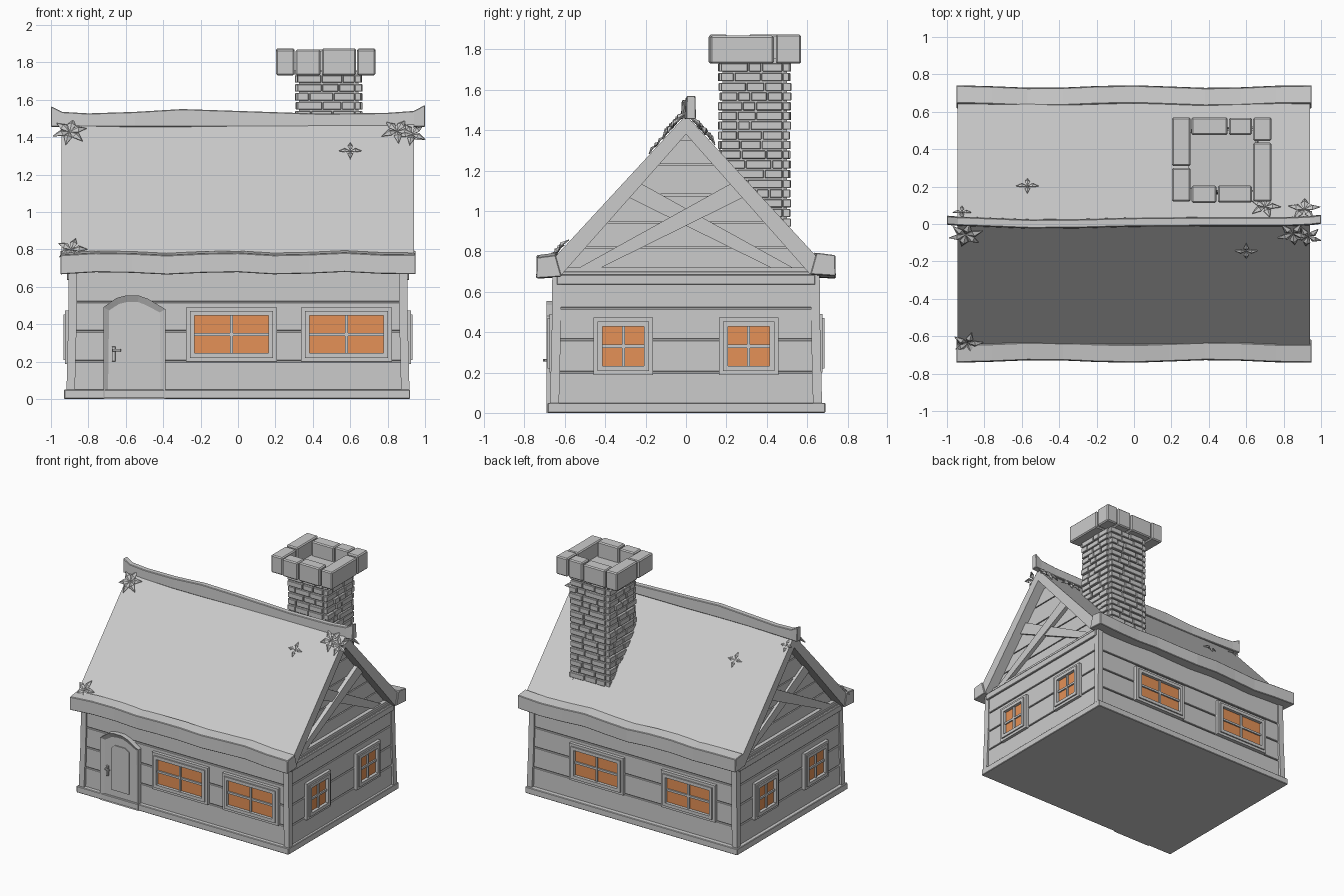
import bpy, bmesh, math, random
from mathutils import Matrix, Vector

random.seed(4)
if "Cube" in bpy.data.objects:
    bpy.data.objects.remove(bpy.data.objects["Cube"])


def material(name, rgb):
    m = bpy.data.materials.new(name)
    m.use_nodes = True
    m.diffuse_color = (*rgb, 1)
    m.node_tree.nodes["Principled BSDF"].inputs["Base Color"].default_value = (*rgb, 1)
    return m


GREY = material("plain grey", (0.6, 0.6, 0.6))
GLOW = material("orange glass", (0.78, 0.285, 0.095))


def finish(name, bm, bevel=0, matrix=Matrix()):
    bmesh.ops.recalc_face_normals(bm, faces=bm.faces)
    me = bpy.data.meshes.new(name)
    bm.to_mesh(me)
    bm.free()
    me.materials.append(GREY)
    me.materials.append(GLOW)
    ob = bpy.data.objects.new(name, me)
    ob.matrix_world = matrix
    bpy.context.collection.objects.link(ob)
    if bevel:
        mod = ob.modifiers.new("bevel", "BEVEL")
        mod.width, mod.segments = bevel, 1
    return ob


def add_box(bm, lo, hi, mat=0, turn=Matrix()):
    lo, hi = Vector(lo), Vector(hi)
    size = Matrix.Diagonal((*(hi - lo), 1))
    r = bmesh.ops.create_cube(bm, size=1, matrix=turn @ Matrix.Translation((lo + hi) / 2) @ size)
    for f in {f for v in r["verts"] for f in v.link_faces}:
        f.material_index = mat


def box(name, lo, hi, bevel=0):
    bm = bmesh.new()
    add_box(bm, lo, hi)
    return finish(name, bm, bevel)


def loft(name, rings, bevel=0):
    """Skin a list of equal rings of points and cap both ends."""
    bm = bmesh.new()
    vs = [[bm.verts.new(p) for p in ring] for ring in rings]
    n = len(vs[0])
    for a, b in zip(vs, vs[1:]):
        for i in range(n):
            bm.faces.new((a[i], a[(i + 1) % n], b[(i + 1) % n], b[i]))
    bm.faces.new(vs[0])
    bm.faces.new(vs[-1])
    return finish(name, bm, bevel)


def slab_x(name, pts, a, b):
    return loft(name, [[(x, y, z) for y, z in pts] for x in (a, b)])


# Walls: core, stacked boards, plinth
box("wall_core", (-0.89, -0.64, 0), (0.89, 0.64, 0.72))
for i, (lo, hi) in enumerate([(0.03, 0.198), (0.205, 0.358), (0.365, 0.515), (0.522, 0.7)]):
    box(f"wall_board_{i}", (-0.9, -0.652, lo), (0.9, 0.652, hi), 0.003)
box("plinth", (-0.93, -0.685, 0), (0.92, 0.69, 0.05), 0.004)

# Corner posts, leaning slightly inwards
for sx in (-1, 1):
    for sy in (-1, 1):
        rings = []
        for z, grow in ((0.04, 0.012), (0.4, 0.003), (0.7, 0)):
            x, y = 0.905 + grow, 0.662 + grow
            rings.append([(sx * u, sy * v, z) for u, v in
                          ((x, y), (x - 0.045, y), (x - 0.045, y - 0.045), (x, y - 0.045))])
        loft(f"corner_post_{sx}_{sy}", rings)

# Gables: planks, tie beam and crossed braces
PEAK, SLOPE = 1.38, 1.1
slab_x("gable_core", [(-0.64, 0.67), (0.64, 0.67), (0, PEAK)], -0.845, 0.845)
for i, (lo, hi) in enumerate([(0.67, 0.815), (0.823, 0.94), (0.948, 1.075), (1.083, 1.225), (1.233, 1.35)]):
    w0, w1 = (PEAK - lo) / SLOPE, (PEAK - hi) / SLOPE
    slab_x(f"gable_plank_{i}", [(-w0, lo), (w0, lo), (w1, hi), (-w1, hi)], -0.86, 0.86)
for s in (-1, 1):
    side = "right" if s < 0 else "left"
    box(f"tie_beam_{side}", sorted([s * 0.85, s * 0.915])[:1] + [-0.64, 0.635],
        sorted([s * 0.85, s * 0.915])[1:] + [0.64, 0.685], 0.004)
    for k in (-1, 1):
        pts = [(-0.6, 0.68), (-0.5, 0.68), (0.29, 1.07), (0.23, 1.14)]
        slab_x(f"brace_{side}_{k}", [(k * y, z) for y, z in pts], s * 0.85, s * (0.885 + 0.006 * k))

# Roof slopes with a slightly uneven gable edge
for s, side in ((-1, "front"), (1, "back")):
    slab_x(f"roof_{side}", [(0, 1.475), (s * 0.66, 0.76), (s * 0.62, 0.68), (0, PEAK)], -0.945, 0.94)
    # Eave beam with a gentle wave
    rings = []
    for i in range(11):
        x = -0.95 + 0.19 * i
        dz = 0.007 * math.sin(1.9 * i + s)
        dy = 0.007 * math.cos(1.3 * i)
        rings.append([(x, s * (y + dy), z + dz) for y, z in
                      ((0.735, 0.672), (0.733, 0.775), (0.64, 0.787), (0.61, 0.68))])
    loft(f"eave_beam_{side}", rings, 0.004)

# Ridge beam, upturned at the ends
ridge = [(-1, 1.565, 0.02), (-0.94, 1.535, 0.015), (-0.8, 1.527, 0.01), (-0.55, 1.535, 0),
         (-0.3, 1.55, 0.002), (0, 1.54, 0.01), (0.45, 1.525, 0.012), (0.8, 1.53, 0.012),
         (0.94, 1.54, 0.018), (1, 1.572, 0.025)]
loft("ridge_beam", [[(x, y - 0.025, 1.455), (x, y + 0.025, 1.455), (x, y + 0.022, z), (x, y - 0.022, z)]
                    for x, z, y in ridge], 0.004)


# Windows: stepped frame, glass and glazing bars
def add_frame(bm, w, h, bar, front):
    for s in (-1, 1):
        x, z = s * (w - bar) / 2, s * (h - bar) / 2
        add_box(bm, (x - bar / 2, front, -h / 2), (x + bar / 2, 0.02, h / 2))
        add_box(bm, (bar - w / 2, front, z - bar / 2), (w / 2 - bar, 0.02, z + bar / 2))


def window(name, u, z, w, h, wall, angle):
    bm = bmesh.new()
    add_frame(bm, w, h, 0.022, -0.022)
    add_frame(bm, w - 0.04, h - 0.04, 0.025, -0.032)
    add_box(bm, (0.03 - w / 2, -0.008, 0.03 - h / 2), (w / 2 - 0.03, 0.01, h / 2 - 0.03), 1)
    add_box(bm, (-0.008, -0.02, 0.04 - h / 2), (0.008, 0.01, h / 2 - 0.04))
    add_box(bm, (0.04 - w / 2, -0.019, -0.008), (w / 2 - 0.04, 0.01, 0.008))
    place = Matrix.Rotation(math.radians(angle), 4, "Z") @ Matrix.Translation((u, -wall, z))
    finish(name, bm, 0, place)


for i, u in enumerate((-0.035, 0.58)):
    window(f"front_window_{i}", u, 0.345, 0.485, 0.29, 0.655, 0)
for i, u in enumerate((-0.31, 0.49)):
    window(f"back_window_{i}", u, 0.345, 0.47, 0.29, 0.655, 180)
for i, u in enumerate((-0.31, 0.31)):
    window(f"left_window_{i}", u, 0.33, 0.295, 0.285, 0.902, 90)
    window(f"right_window_{i}", u, 0.33, 0.295, 0.285, 0.902, 270)

# Door: arched frame with an inset leaf, raised panel and handle
arch = [(-0.72, 0), (-0.72, 0.49), (-0.65, 0.54), (-0.6, 0.553), (-0.53, 0.553),
        (-0.48, 0.535), (-0.388, 0.48), (-0.388, 0)]
bm = bmesh.new()
face = bm.faces.new([bm.verts.new((x, -0.69, z)) for x, z in arch])
out = bmesh.ops.extrude_face_region(bm, geom=[face])
bmesh.ops.translate(bm, vec=(0, 0.06, 0), verts=[g for g in out["geom"] if isinstance(g, bmesh.types.BMVert)])
bmesh.ops.recalc_face_normals(bm, faces=bm.faces)
front = min(bm.faces, key=lambda f: f.calc_center_median().y)
bmesh.ops.inset_region(bm, faces=[front], thickness=0.035, depth=-0.018)
finish("door_frame", bm)
panel = [(-0.63, 0.1), (-0.63, 0.43), (-0.6, 0.455), (-0.51, 0.455), (-0.475, 0.43), (-0.475, 0.1)]
loft("door_panel", [[(x, y, z) for x, z in panel] for y in (-0.68, -0.66)])
bm = bmesh.new()
add_box(bm, (-0.675, -0.685, 0.2), (-0.655, -0.665, 0.28))
add_box(bm, (-0.67, -0.705, 0.255), (-0.66, -0.68, 0.267))
add_box(bm, (-0.672, -0.708, 0.254), (-0.625, -0.698, 0.268))
finish("door_handle", bm, 0.002)

# Chimney: core and courses of loose bricks laid pinwheel fashion
CENTRE = Matrix.Translation((0.485, 0.34, 0))
box("chimney_core", (0.325, 0.18, 0.86), (0.645, 0.5, 1.75))
bm = bmesh.new()
half, courses = 0.17, 18
step = (1.735 - 0.87) / courses
for c in range(courses):
    z = 0.87 + c * step
    for k in range(4):
        turn = CENTRE @ Matrix.Rotation(k * math.pi / 2, 4, "Z")
        u = -half
        while u < half - 0.03:
            v = u + random.uniform(0.06, 0.14)
            if v > half - 0.08:
                v = half - 0.03
            push = random.uniform(0, 0.012)
            add_box(bm, (u + 0.003, -half - push, z + 0.004), (v - 0.003, 0.03 - half, z + step - 0.004), 0, turn)
            u = v
finish("chimney_bricks", bm, 0.003)

# Chimney cap: ring of large stones
stones = [(0.203, 0.12, 0.302, 0.3), (0.203, 0.31, 0.302, 0.57), (0.637, 0.12, 0.735, 0.435),
          (0.637, 0.445, 0.735, 0.57), (0.308, 0.475, 0.5, 0.57), (0.508, 0.475, 0.63, 0.568),
          (0.308, 0.112, 0.44, 0.205), (0.448, 0.115, 0.631, 0.205)]
for i, (x0, y0, x1, y1) in enumerate(stones):
    box(f"cap_stone_{i}", (x0, y0, 1.73), (x1, y1, 1.868 + 0.006 * (i % 2)), 0.008)
box("cap_floor", (0.29, 0.19, 1.735), (0.65, 0.49, 1.755))


# Leaf clusters lying on the roof
def leaves(name, x, y, size, count, spin):
    bm = bmesh.new()
    for k in range(count):
        turn = Matrix.Rotation(spin + k * math.tau / count, 4, "Z")
        pts = [(0, 0, 0.1), (0.45, 0.24, 0.2), (0.5, 0, 0.34), (0.45, -0.24, 0.2), (1, 0, 0.1)]
        a, l, m, r, t = [bm.verts.new(turn @ (Vector(p) * size)) for p in pts]
        for tri in ((a, m, l), (a, r, m), (m, t, l), (r, t, m)):
            bm.faces.new(tri)
    tilt = math.copysign(math.atan(SLOPE), -y)
    place = Matrix.Translation((x, y, 1.475 - 1.083 * abs(y))) @ Matrix.Rotation(tilt, 4, "X")
    ob = finish(name, bm, 0, place)
    ob.modifiers.new("thickness", "SOLIDIFY").thickness = 0.006


clusters = [(-0.9, -0.05, 0.095, 6), (-0.89, -0.63, 0.085, 5), (0.85, -0.045, 0.09, 5), (0.93, -0.06, 0.08, 5),
            (0.6, -0.14, 0.06, 4), (0.91, 0.07, 0.09, 5), (0.7, 0.085, 0.085, 5), (-0.57, 0.2, 0.06, 4),
            (-0.92, 0.06, 0.05, 4)]
for i, (x, y, size, count) in enumerate(clusters):
    leaves(f"leaf_cluster_{i}", x, y, size, count, 0 if count == 4 else 0.3 + i)
